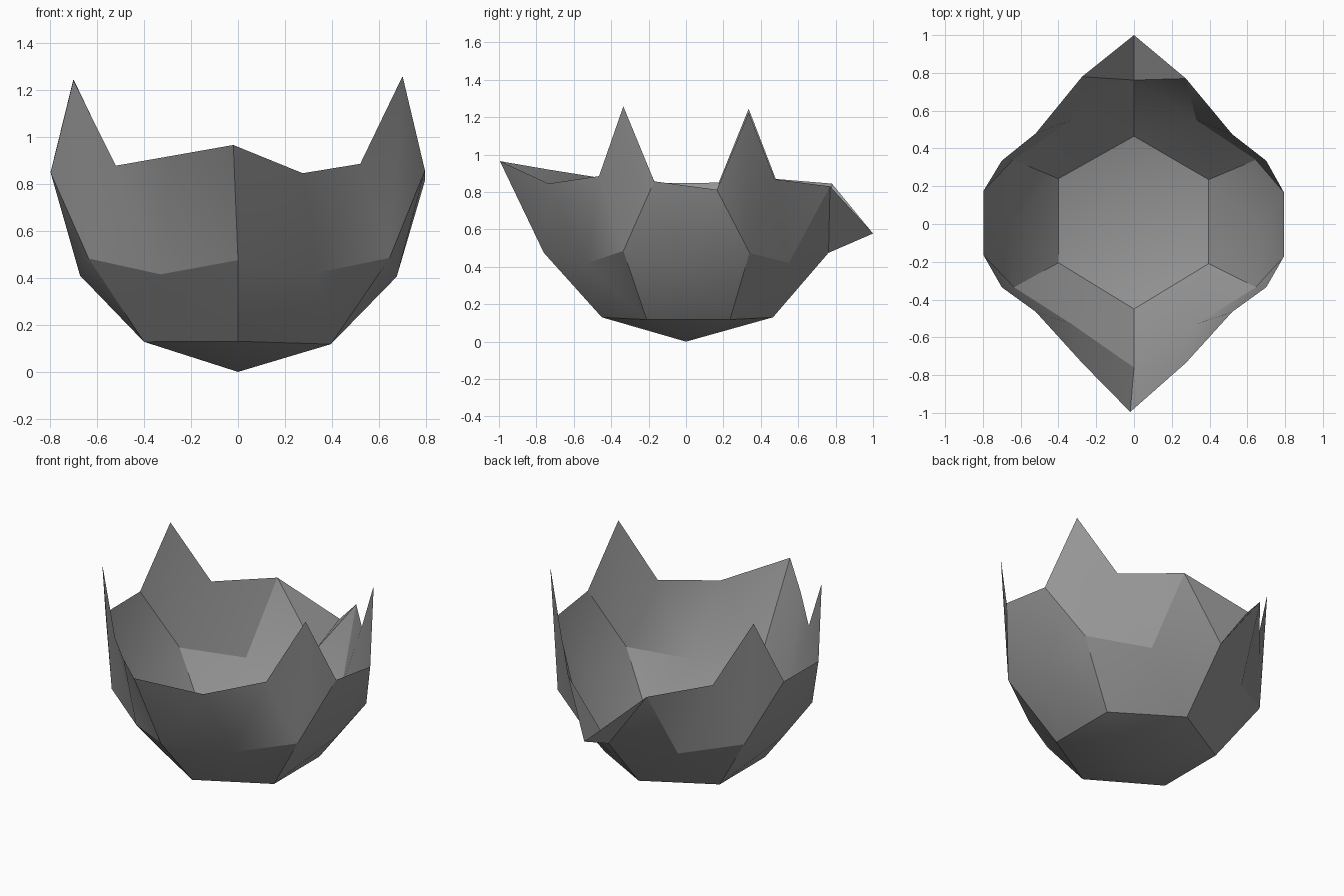
import bpy
import bmesh
import math

cube = bpy.data.objects.get("Cube")
if cube:
    bpy.data.objects.remove(cube, do_unlink=True)

# Material: one plain grey
grey = bpy.data.materials.new("stone grey")
grey.use_nodes = True
grey.diffuse_color = (0.3, 0.3, 0.3, 1)
grey.node_tree.nodes["Principled BSDF"].inputs["Base Color"].default_value = (0.3, 0.3, 0.3, 1)

# Rings run counter-clockwise from the front; each wall has six corners
base = [(0, -0.45, 0.13), (0.395, -0.21, 0.118), (0.395, 0.235, 0.118),
        (0, 0.465, 0.13), (-0.4, 0.24, 0.128), (-0.4, -0.205, 0.128)]
corner = [(0, -0.76, 0.475), (0.645, -0.335, 0.485), (0.645, 0.34, 0.475),
          (0, 0.762, 0.475), (-0.64, 0.34, 0.48), (-0.635, -0.335, 0.482)]
# Middle of the wall between one corner and the next
middle = [(0.33, -0.53, 0.42), (0.675, 0, 0.405), (0.33, 0.55, 0.42),
          (-0.33, 0.55, 0.42), (-0.672, 0, 0.41), (-0.33, -0.53, 0.415)]
# Rim: shoulder, spike tip, shoulder for every corner
rim = [
    [(-0.275, -0.735, 0.92), (-0.02, -0.995, 0.965), (0.275, -0.735, 0.845)],
    [(0.52, -0.465, 0.885), (0.70, -0.335, 1.258), (0.795, -0.17, 0.857)],
    [(0.795, 0.165, 0.812), (0.70, 0.335, 1.225), (0.52, 0.475, 0.868)],
    [(0.275, 0.77, 0.83), (0, 1.0, 0.578), (-0.275, 0.78, 0.845)],
    [(-0.52, 0.48, 0.87), (-0.70, 0.335, 1.245), (-0.797, 0.175, 0.85)],
    [(-0.797, -0.165, 0.847), (-0.70, -0.335, 1.24), (-0.52, -0.465, 0.877)],
]

bm = bmesh.new()
bottom = bm.verts.new((0, 0, 0))
base = [bm.verts.new(p) for p in base]
corner = [bm.verts.new(p) for p in corner]
middle = [bm.verts.new(p) for p in middle]
rim = [[bm.verts.new(p) for p in spike] for spike in rim]

for k in range(6):
    n = (k + 1) % 6
    before, tip, after = rim[k]
    following = rim[n][0]
    for tri in (
        (bottom, base[n], base[k]),             # floor
        (base[k], base[n], middle[k]),          # lower wall
        (base[k], middle[k], corner[k]),
        (base[n], corner[n], middle[k]),
        (corner[k], tip, before),               # spike
        (corner[k], after, tip),
        (corner[k], middle[k], after),          # upper wall
        (middle[k], following, after),
        (middle[k], corner[n], following),
    ):
        bm.faces.new(tri)

mesh = bpy.data.meshes.new("spiked_bowl")
bm.to_mesh(mesh)
bm.free()
mesh.materials.append(grey)
bowl = bpy.data.objects.new("spiked_bowl", mesh)
bpy.context.collection.objects.link(bowl)

# Soften the shallow folds, keep the steeper ones crisp
bpy.ops.object.select_all(action='DESELECT')
bowl.select_set(True)
bpy.context.view_layer.objects.active = bowl
bpy.ops.object.shade_smooth_by_angle(angle=math.radians(20))
